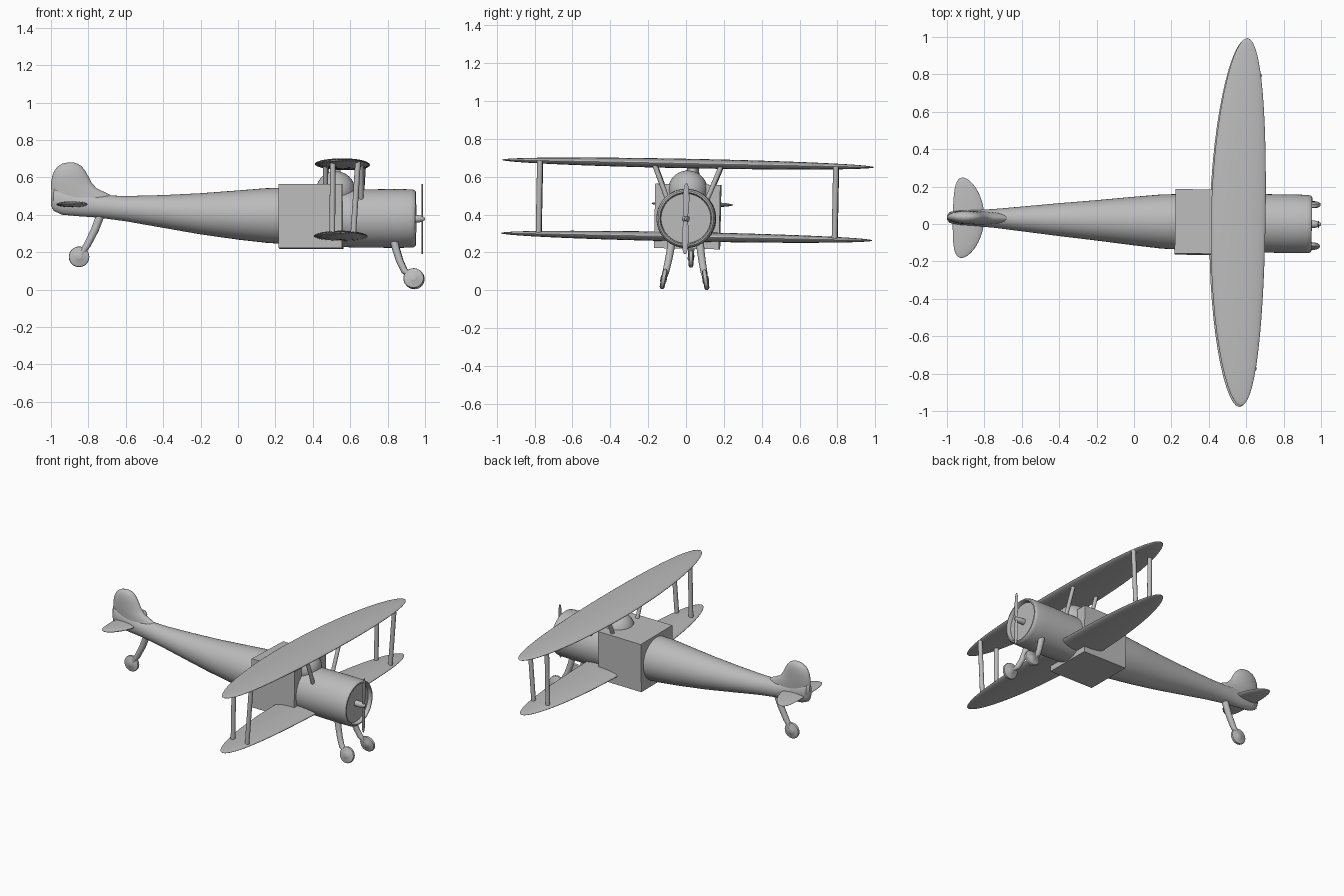
import bpy, bmesh, math
from mathutils import Matrix, Vector

cube = bpy.data.objects.get("Cube")
if cube:
    bpy.data.objects.remove(cube, do_unlink=True)

GREY = bpy.data.materials.new("plain_grey")
colour = (0.5, 0.5, 0.5, 1)
GREY.use_nodes = True
GREY.diffuse_color = colour
GREY.node_tree.nodes["Principled BSDF"].inputs["Base Color"].default_value = colour

# The whole aircraft is slightly yawed and rolled about its nose
PIVOT = Vector((0.9, 0, 0.38))
POSE = (Matrix.Translation(PIVOT) @ Matrix.Rotation(math.radians(-1), 4, 'Z')
        @ Matrix.Rotation(math.radians(-1.15), 4, 'X') @ Matrix.Translation(-PIVOT))


def finish(name, bm, angle=40):
    bmesh.ops.recalc_face_normals(bm, faces=bm.faces)
    mesh = bpy.data.meshes.new(name)
    bm.to_mesh(mesh)
    bm.free()
    mesh.transform(POSE)
    mesh.materials.append(GREY)
    mesh.shade_smooth()
    mesh.set_sharp_from_angle(angle=math.radians(angle))
    obj = bpy.data.objects.new(name, mesh)
    bpy.context.collection.objects.link(obj)
    return obj


def skin(bm, rings):
    """Join rings of points into a capped surface."""
    loops = [[bm.verts.new(p) for p in ring] for ring in rings]
    n = len(loops[0])
    for a, b in zip(loops, loops[1:]):
        for i in range(n):
            j = (i + 1) % n
            bm.faces.new((a[i], a[j], b[j], b[i]))
    bm.faces.new(loops[0])
    bm.faces.new(loops[-1])


def loft(name, axis, sections, n=40, matrix=None):
    """Ellipse sections (position, centre u, centre v, radius u, radius v)."""
    rings = []
    for pos, cu, cv, ru, rv in sections:
        ring = []
        for i in range(n):
            a = 2 * math.pi * i / n
            p = [cu + ru * math.cos(a), cv + rv * math.sin(a)]
            p.insert(axis, pos)
            ring.append(Vector(p))
        rings.append(ring)
    bm = bmesh.new()
    skin(bm, rings)
    if matrix:
        bmesh.ops.transform(bm, matrix=matrix, verts=bm.verts)
    return finish(name, bm)


def tube(name, points, radii, n=16):
    """Round bar following a path."""
    pts = [Vector(p) for p in points]
    rings = []
    for k, p in enumerate(pts):
        d = pts[min(k + 1, len(pts) - 1)] - pts[max(k - 1, 0)]
        u = d.cross(Vector((0, 1, 0))).normalized()
        v = d.cross(u).normalized()
        rings.append([p + radii[k] * (u * math.cos(2 * math.pi * i / n)
                      + v * math.sin(2 * math.pi * i / n)) for i in range(n)])
    bm = bmesh.new()
    skin(bm, rings)
    return finish(name, bm)


def surface(name, x, z, span, chord, thick, sweep, steps=28):
    """Elliptical wing or tailplane, drawn from tip to tip."""
    sections = []
    for k in range(steps + 1):
        t = math.sin(math.pi * (k / steps - 0.5) * 0.985)
        c = math.sqrt(1 - t * t)
        sections.append((t * span, x + sweep * t * t, z, chord * c, thick * c))
    return loft(name, 1, sections)


# Tapered rear fuselage, given by top and bottom heights and half width
body = []
for x, low, high, w in [(-1.0, .45, .54, .012), (-.985, .42, .55, .03), (-.94, .40, .54, .037),
                        (-.85, .392, .52, .043), (-.75, .385, .505, .05), (-.6, .365, .50, .066),
                        (-.4, .33, .505, .088), (-.2, .295, .515, .108), (0, .267, .53, .13),
                        (.15, .25, .542, .145), (.3, .24, .545, .15)]:
    body.append((x, 0, (low + high) / 2, w, (high - low) / 2))
loft("rear_fuselage", 0, body)

# Engine cowling with a rounded lip and a recessed front
profile = [(.5, .152), (.7, .156), (.85, .157), (.925, .156), (.942, .153), (.95, .146),
           (.951, .138), (.945, .133), (.925, .131), (.925, .02)]
loft("engine_cowling", 0, [(x, 0, .38, r, r) for x, r in profile], 56)

# Square cockpit section
bm = bmesh.new()
bmesh.ops.create_cube(bm, size=1, matrix=Matrix.Translation((.39, 0, .39))
                      @ Matrix.Diagonal((.34, .344, .34, 1)))
finish("cockpit_box", bm, 20)

# Cockpit dome
bm = bmesh.new()
bmesh.ops.create_uvsphere(bm, u_segments=32, v_segments=20, radius=.105,
                          matrix=Matrix.Translation((.522, 0, .528)))
finish("cockpit_dome", bm)

# Tail fin, stacked upward from the fuselage
fin = []
for z, x0, x1, w in [(.43, -.995, -.64, .035), (.48, -1, -.65, .036), (.51, -1, -.69, .036),
                     (.54, -1, -.755, .036), (.57, -1, -.782, .036), (.61, -.993, -.803, .035),
                     (.64, -.98, -.82, .032), (.66, -.962, -.838, .026), (.673, -.94, -.858, .018),
                     (.68, -.91, -.88, .007)]:
    fin.append((z, (x0 + x1) / 2, 0, (x1 - x0) / 2, w))
loft("tail_fin", 2, fin)

# Wings and tailplane
surface("upper_wing", .557, .67, .983, .146, .025, .031)
surface("lower_wing", .55, .283, .983, .146, .025, .031)
surface("tailplane", -.885, .455, .215, .084, .016, -.035)

# Propeller hub and blades
loft("propeller_hub", 0, [(.92, 0, .378, .02, .02), (.965, 0, .378, .02, .02),
                          (.985, 0, .378, .015, .015), (1.0, 0, .378, .006, .006)], 20)
blades = []
for k in range(21):
    t = k / 10 - 1
    w = .005 + .012 * math.sqrt(max(0, 1 - (2 * abs(t) - 1) ** 2))
    blades.append((.378 + .187 * t, .986, 0, .004, w))
loft("propeller_blades", 2, blades, 16)


def wheel(name, x, y, z, tilt=0):
    place = Matrix.Translation((x, y, z)) @ Matrix.Rotation(tilt, 4, 'X')
    rim = [(-.017, .012), (-.016, .016), (-.013, .02), (-.013, .044), (-.008, .053), (0, .055)]
    rim += [(-p, r) for p, r in reversed(rim[:-1])]
    loft(name, 1, [(p, 0, 0, r, r) for p, r in rim], 32, place)


# Struts and main landing gear on both sides
for side, label in ((-1, "near"), (1, "far")):
    for top, bottom, place in ((.52, .518, "rear"), (.655, .63, "front")):
        tube(f"{label}_{place}_wing_strut",
             [(bottom, side * .782, .28), (top, side * .782, .67)], [.015, .015])
    for x, place in ((.47, "rear"), (.66, "front")):
        tube(f"{label}_{place}_cabane_strut",
             [(x, side * .105, .48), (x, side * .178, .665)], [.013, .013])
    tube(f"{label}_gear_leg",
         [(.835, side * .075, .26), (.847, side * .08, .21), (.866, side * .09, .15),
          (.89, side * .1, .1), (.935, side * .108, .066)], [.021, .02, .019, .018, .014])
    wheel(f"{label}_wheel", .941, side * .111, .058, side * .17)

# Tail wheel
tube("tail_wheel_leg", [(-.735, 0, .4), (-.765, 0, .32), (-.805, 0, .24), (-.845, 0, .18)],
     [.022, .021, .019, .015])
wheel("tail_wheel", -.85, 0, .175)
